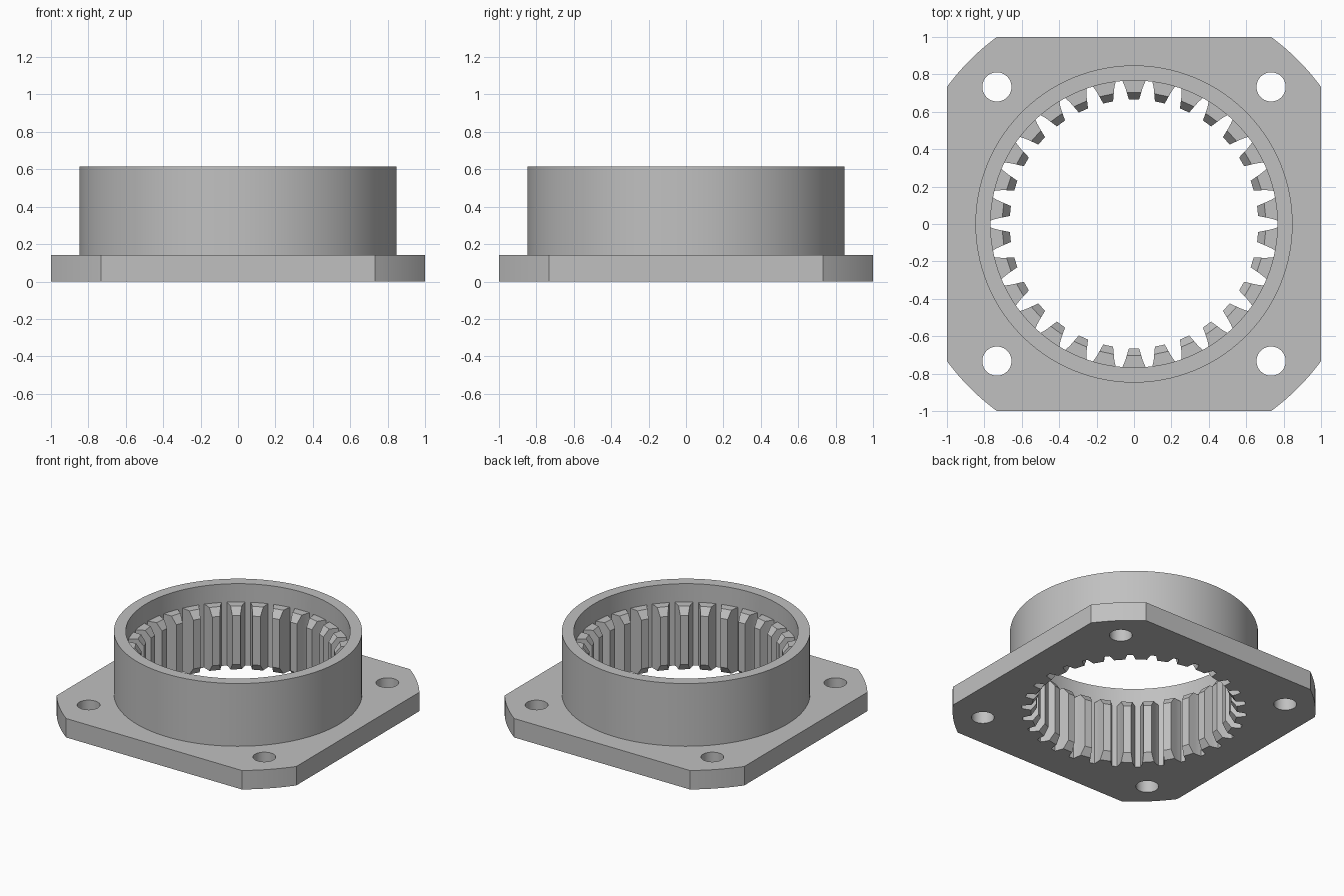
import bpy, bmesh
from math import cos, sin, pi, atan2, hypot, radians

if "Cube" in bpy.data.objects:
    bpy.data.objects.remove(bpy.data.objects["Cube"])

# Main sizes
FLANGE_Z, TOOTH_Z, RIM_Z = 0.143, 0.478, 0.616
ROOT_R, OUTER_R = 0.767, 0.848
CHAMFER_R, TIP_R, CHAMFER_H = 0.705, 0.665, 0.055
TEETH = 30
# Tooth flank: radius, half width
FLANK = [(ROOT_R, 0.062), (0.746, 0.0525), (0.725, 0.045),
         (CHAMFER_R, 0.039), (0.685, 0.033), (TIP_R, 0.027)]

bm = bmesh.new()


def polar(r, a, z):
    return bm.verts.new((r * cos(a), r * sin(a), z))


def circle(r, z, angles, cx=0.0, cy=0.0):
    return [bm.verts.new((cx + r * cos(a), cy + r * sin(a), z)) for a in angles]


def bridge(low, high):
    n = len(low)
    for i in range(n):
        j = (i + 1) % n
        bm.faces.new((low[i], low[j], high[j], high[i]))


def fill(*loops):
    """Flat face bounded by an outer loop and any number of holes."""
    edges = []
    for loop in loops:
        for i, v in enumerate(loop):
            w = loop[(i + 1) % len(loop)]
            edges.append(bm.edges.get((v, w)) or bm.edges.new((v, w)))
    bmesh.ops.triangle_fill(bm, edges=edges, use_beauty=True, use_dissolve=False)


def tooth_loop(centre, z_end, inward):
    """End edge of one tooth, following the conical chamfer."""
    side = [(r, w / r, z_end + inward * max(0, CHAMFER_R - r)
             / (CHAMFER_R - TIP_R) * CHAMFER_H) for r, w in FLANK]
    return ([polar(r, centre - a, z) for r, a, z in side]
            + [polar(r, centre + a, z) for r, a, z in reversed(side)])


# Internal gear teeth
low, high, bottom_edge, bore_low, angles = [], [], [], [], []
half = FLANK[0][1] / ROOT_R
for i in range(TEETH):
    c = 2 * pi * (i + 0.5) / TEETH
    b, t = tooth_loop(c, 0, 1), tooth_loop(c, TOOTH_Z, -1)
    low += b
    high += t
    bottom_edge += b[:4] + b[8:]
    for end in (b, t):
        bm.faces.new(end[3:9])                      # chamfer
    mids = [polar(ROOT_R, c + k * half / 3, TOOTH_Z) for k in (-1, 1)]
    bm.faces.new(t[:4] + t[8:] + mids[::-1])        # tooth shoulder
    bore_low += [t[0]] + mids + [t[-1]]
    angles += [c + k * half / 3 for k in (-3, -1, 1, 3)]
    # Chamfer base edges are shared with the flange underside
bridge(low, high)

# Smooth bore above the teeth, rim and outer wall
bore_high = circle(ROOT_R, RIM_Z, angles)
wall_high = circle(OUTER_R, RIM_Z, angles)
wall_low = circle(OUTER_R, FLANGE_Z, angles)
bridge(bore_low, bore_high)
bridge(bore_high, wall_high)
bridge(wall_high, wall_low)

# Flange: square with rounded-off corners and four bolt holes
corner_r, start = hypot(1, 0.733), atan2(0.733, 1)
outline = [q * pi / 2 + start + (pi / 2 - 2 * start) * k / 8
           for q in range(4) for k in range(9)]
edge_low = circle(corner_r, 0, outline)
edge_high = circle(corner_r, FLANGE_Z, outline)
bridge(edge_low, edge_high)
steps = [2 * pi * k / 40 for k in range(40)]
holes_low, holes_high = [], []
for sx in (-1, 1):
    for sy in (-1, 1):
        holes_low.append(circle(0.078, 0, steps, sx * 0.733, sy * 0.733))
        holes_high.append(circle(0.078, FLANGE_Z, steps, sx * 0.733, sy * 0.733))
        bridge(holes_low[-1], holes_high[-1])
fill(edge_low, bottom_edge, *holes_low)
fill(edge_high, wall_low, *holes_high)

bmesh.ops.recalc_face_normals(bm, faces=bm.faces[:])
mesh = bpy.data.meshes.new("flanged_ring_gear")
bm.to_mesh(mesh)
bm.free()

gear = bpy.data.objects.new("flanged_ring_gear", mesh)
bpy.context.collection.objects.link(gear)
grey = bpy.data.materials.new("plain grey")
grey.diffuse_color = (0.53, 0.53, 0.53, 1)
grey.use_nodes = True
grey.node_tree.nodes["Principled BSDF"].inputs["Base Color"].default_value = grey.diffuse_color
mesh.materials.append(grey)

bpy.context.view_layer.objects.active = gear
gear.select_set(True)
bpy.ops.object.shade_smooth_by_angle(angle=radians(20))
